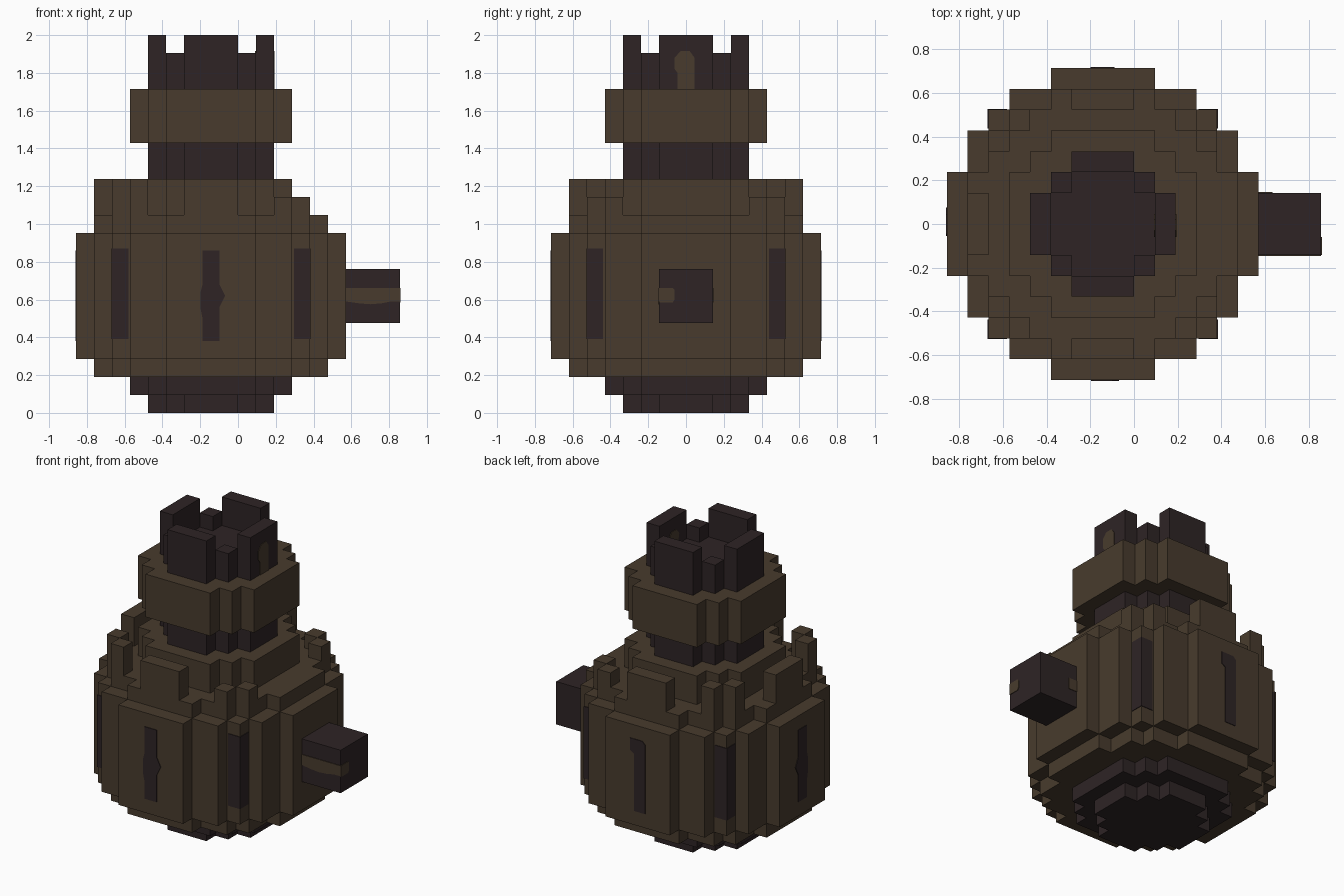
import bpy, bmesh
from mathutils import Matrix, Vector

cube = bpy.data.objects.get("Cube")
if cube:
    bpy.data.objects.remove(cube, do_unlink=True)

U = 2 / 21            # one block
CX = -1.5 * U         # tower axis
EPS = 0.004           # thickness of painted plates


def material(name, srgb):
    lin = [((c / 255 + 0.055) / 1.055) ** 2.4 for c in srgb] + [1.0]
    m = bpy.data.materials.new(name)
    m.use_nodes = True
    m.diffuse_color = lin
    bsdf = m.node_tree.nodes["Principled BSDF"]
    bsdf.inputs["Base Color"].default_value = lin
    bsdf.inputs["Roughness"].default_value = 0.9
    return m


BROWN = material("earth brown", (72, 59, 45))
DARK = material("dark plum", (46, 36, 37))


def finish(name, bm, mat):
    bmesh.ops.recalc_face_normals(bm, faces=bm.faces)
    me = bpy.data.meshes.new(name)
    bm.to_mesh(me)
    bm.free()
    me.materials.append(mat)
    ob = bpy.data.objects.new(name, me)
    bpy.context.collection.objects.link(ob)
    return ob


def extrude(bm, pts, vec):
    """Solid from a flat outline pushed along vec."""
    face = bm.faces.new([bm.verts.new(p) for p in pts])
    out = bmesh.ops.extrude_face_region(bm, geom=[face], use_keep_orig=True)
    verts = [g for g in out["geom"] if isinstance(g, bmesh.types.BMVert)]
    bmesh.ops.translate(bm, verts=verts, vec=vec)


def disc(name, steps, z0, z1, mat):
    """Stepped round slab; steps are (half x, half y) corners of one quadrant."""
    quad = [steps[0]]
    for a, b in zip(steps, steps[1:]):
        quad += [(b[0], a[1]), b]
    pts = []
    for _ in range(4):
        pts += quad
        quad = [(-y, x) for x, y in quad]
    bm = bmesh.new()
    extrude(bm, [(CX + x * U, y * U, z0 * U) for x, y in pts], (0, 0, (z1 - z0) * U))
    return finish(name, bm, mat)


def boxes(name, items, mat):
    """Boxes given as (x0, x1, y0, y1, z0, z1) in blocks from the tower axis."""
    bm = bmesh.new()
    for x0, x1, y0, y1, z0, z1 in items:
        size = Vector((x1 - x0, y1 - y0, z1 - z0)) * U
        mid = Vector((x0 + x1, y0 + y1, z0 + z1)) * U / 2 + Vector((CX, 0, 0))
        bmesh.ops.create_cube(bm, size=1, matrix=Matrix.Translation(mid) @ Matrix.Diagonal((*size, 1)))
    return finish(name, bm, mat)


def plate(name, side, dist, outline, mat):
    """Thin painted plate on a wall: outline is (horizontal coordinate, z)."""
    axis, sign = ("x", "y").index(side[1]), -1 if side[0] == "-" else 1
    pts = []
    for h, z in outline:
        pts.append((dist, h, z) if axis == 0 else (h, dist, z))
    vec = [0, 0, 0]
    vec[axis] = sign * EPS
    bm = bmesh.new()
    extrude(bm, pts, vec)
    return finish(name, bm, mat)


# Stepped round outlines by radius in blocks
R3 = [(3.5, 1.5), (2.5, 2.5), (1.5, 3.5)]
R4 = [(4.5, 2.5), (3.5, 3.5), (2.5, 4.5)]
R6 = [(6.5, 2.5), (5.5, 4.5), (4.5, 5.5), (2.5, 6.5)]
R7 = [(7.5, 2.5), (6.5, 4.5), (5.5, 5.5), (4.5, 6.5), (2.5, 7.5)]

# Stacked slabs from the ground up
disc("foot", R3, 0, 1, DARK)
disc("foot_ring", R4, 1, 2, DARK)
disc("body_base", R6, 2, 3, BROWN)
disc("body", R7, 3, 10, BROWN)
disc("shoulder", R6, 10, 11, BROWN)
disc("shoulder_tier", R4, 11, 13, BROWN)
disc("neck", R3, 13, 15, DARK)
disc("collar", R4, 15, 18, BROWN)
disc("crown_base", R3, 18, 19, DARK)

# Battlements round the shoulder: three middle blocks, broken on the handle side
boxes("shoulder_merlons", [(-1.5, 1.5, -6.5, -5.5, 11, 13),
                           (-1.5, 1.5, 5.5, 6.5, 11, 13),
                           (-6.5, -5.5, -1.5, 1.5, 11, 13)], BROWN)
posts = []
for sx in (-1, 1):
    top = 13 if sx < 0 else 12
    for sy in (-1, 1):
        for a, b in ((4.5, 3.5), (3.5, 4.5)):
            xs = sorted((sx * a, sx * (a + 1)))
            ys = sorted((sy * b, sy * (b + 1)))
            posts.append((*xs, *ys, 11, top))
boxes("shoulder_corner_posts", posts, BROWN)

# Crown battlements with lower corner posts
crown = []
for s in (-1, 1):
    lo, hi = sorted((s * 2.5, s * 3.5))
    crown += [(-1.5, 1.5, lo, hi, 19, 21), (lo, hi, -1.5, 1.5, 19, 21)]
    for t in (-1, 1):
        crown.append((*sorted((s * 1.5, s * 2.5)), *sorted((t * 1.5, t * 2.5)), 19, 20))
boxes("crown_battlements", crown, DARK)

# Side handle
boxes("handle", [(7.5, 10.5, -1.5, 1.5, 5, 8)], DARK)

# Dark slots wrapping the four diagonal corners of the body
g = EPS / U
slots = []
for sx in (-1, 1):
    for sy in (-1, 1):
        slots.append((*sorted((sx * 4.6, sx * (5.5 + g))), *sorted((sy * 4.6, sy * (5.5 + g))),
                      0.39 / U, 0.87 / U))
boxes("corner_slots", slots, DARK)

# Arrow slits on front, left-hand and back walls
slit = [(-0.045, 0.38), (0.045, 0.38), (0.045, 0.56), (0.075, 0.62), (0.045, 0.68),
        (0.045, 0.86), (-0.045, 0.86), (-0.045, 0.68), (-0.055, 0.64), (-0.055, 0.55), (-0.045, 0.5)]
plate("front_slit", "-y", -7.5 * U, [(CX + h, z) for h, z in slit], DARK)
plate("side_slit", "-x", CX - 7.5 * U, slit, DARK)
plate("back_slit", "+y", 7.5 * U, [(-0.20, 0.38), (-0.12, 0.38), (-0.12, 0.76), (-0.09, 0.78),
                                   (-0.09, 0.86), (-0.18, 0.86), (-0.20, 0.84)], DARK)

# Brown band on the handle
plate("handle_band_front", "-y", -1.5 * U, [(6 * U, 0.59), (0.64, 0.58), (0.70, 0.575), (0.76, 0.58),
                                            (0.81, 0.59), (9 * U, 0.59), (9 * U, 0.66), (6 * U, 0.66)], BROWN)
plate("handle_band_end", "+x", 9 * U, [(-1.5 * U, 0.585), (-0.07, 0.585), (-0.06, 0.60), (-0.06, 0.65),
                                       (-0.07, 0.66), (-1.5 * U, 0.66)], BROWN)
plate("handle_band_back", "+y", 1.5 * U, [(6 * U, 0.585), (0.635, 0.585), (0.635, 0.66), (6 * U, 0.66)], BROWN)

# Arched window in the crown, seen outside and inside
arch = [(-0.045, 18 * U), (0.045, 18 * U), (0.045, 1.88), (0.02, 1.915), (-0.03, 1.915),
        (-0.06, 1.88), (-0.06, 1.82), (-0.045, 1.80)]
plate("crown_window_outer", "+x", CX + 3.5 * U, arch, BROWN)
plate("crown_window_inner", "-x", CX + 2.5 * U, [(h, max(z, 19 * U)) for h, z in arch[:6]], BROWN)
